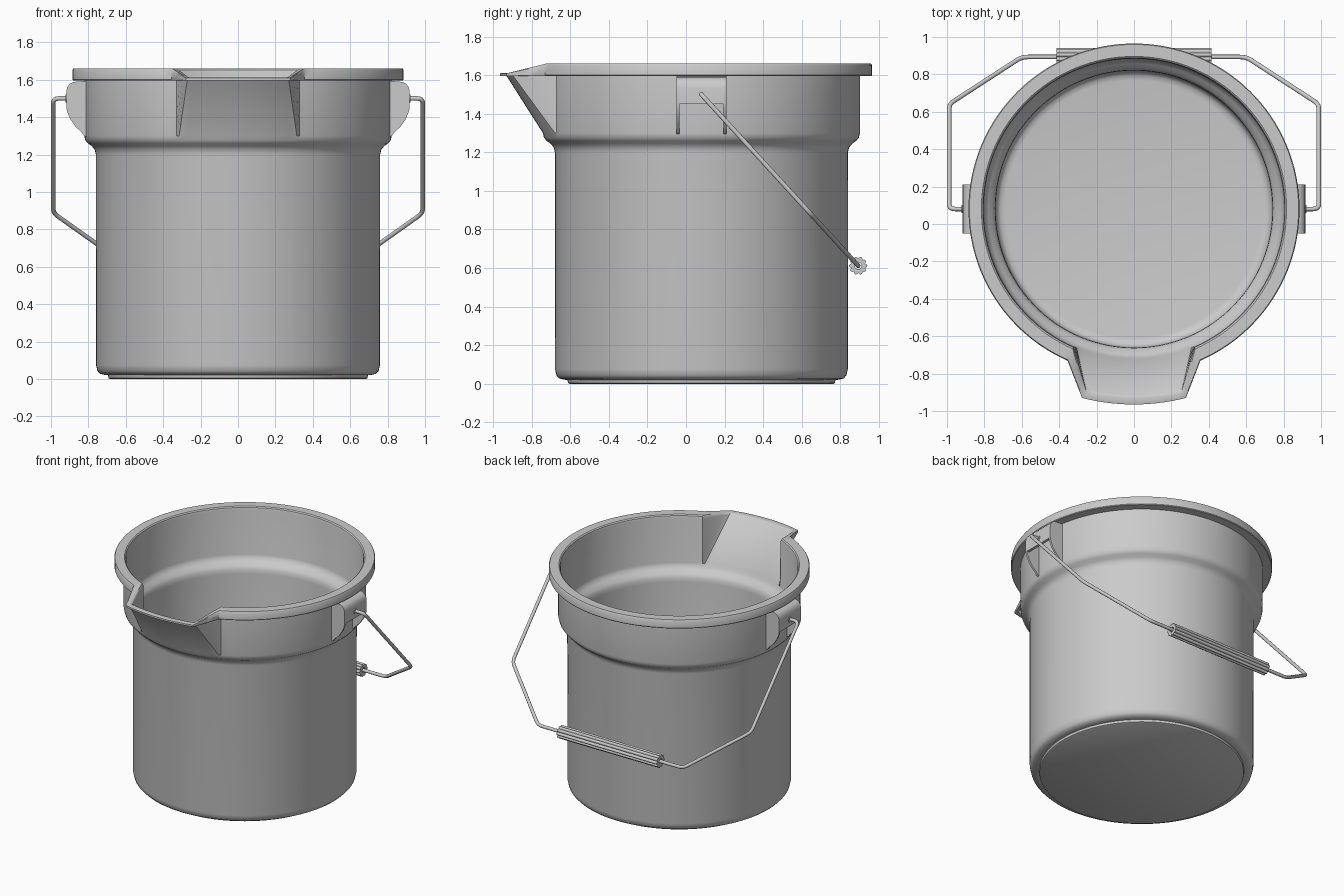
import bpy, bmesh, math
from mathutils import Vector

if "Cube" in bpy.data.objects:
    bpy.data.objects.remove(bpy.data.objects["Cube"])

CY = 0.08                      # bucket axis in y
PHI = math.asin(0.33 / 0.822)  # half angle of the spout opening


def make(name, verts, faces, angle=35, mirror=False):
    me = bpy.data.meshes.new(name)
    me.from_pydata([tuple(v) for v in verts], [], faces)
    bm = bmesh.new()
    bm.from_mesh(me)
    bmesh.ops.recalc_face_normals(bm, faces=bm.faces[:])
    bm.to_mesh(me)
    bm.free()
    ob = bpy.data.objects.new(name, me)
    bpy.context.collection.objects.link(ob)
    if mirror:
        ob.modifiers.new("mirror", 'MIRROR').use_axis[0] = True
    bpy.ops.object.select_all(action='DESELECT')
    bpy.context.view_layer.objects.active = ob
    ob.select_set(True)
    bpy.ops.object.shade_smooth_by_angle(angle=math.radians(angle))
    return ob


def on_circle(r, a):           # a = 0 points to the front
    return Vector((r * math.sin(a), CY - r * math.cos(a)))


def ring(r, z, s=0, bx=0.27, by=-0.89, tip=-0.925, rim=False):
    """One level of the bucket: circle plus spout, s = how far the spout is open."""
    pts = []
    n = 112
    for i in range(n + 1):     # round part, right side to left side
        a = PHI + (2 * math.pi - 2 * PHI) * i / n
        pts.append((*on_circle(r, a), z))
    A = on_circle(r, PHI)
    b_ang = PHI * 0.95

    def blend(low, top, k):
        p = low.lerp(top, s)
        zz = 1.595 + (z - 1.595) * (1 - 0.75 * k) if rim else z
        return (p.x, p.y, zz)
    side = [blend(on_circle(r, PHI + (b_ang - PHI) * t), A.lerp(Vector((bx, by)), t), t)
            for t in (0.25, 0.5, 0.75)]
    pts += [(-x, y, zz) for x, y, zz in side]
    for i in range(17):        # bowed front of the spout
        u = -1 + i / 8
        top = Vector((bx * u, by + (tip - by) * (1 - u * u)))
        pts.append(blend(on_circle(r, b_ang * u), top, 1))
    pts += side[::-1]
    return pts


# Bucket: outer wall, lip, inner wall and floor as one skin
outer = [(0.685, 0), (0.692, 0.004), (0.695, 0.02), (0.712, 0.021), (0.738, 0.028), (0.752, 0.043),
         (0.759, 0.075), (0.76, 1.2), (0.766, 1.225), (0.782, 1.245), (0.803, 1.26),
         (0.817, 1.277), (0.822, 1.3)]
lip = [(0.822, 1.595, 0.272, -0.895, -0.93), (0.881, 1.595, 0.276, -0.926, -0.96),
       (0.885, 1.60, 0.278, -0.93, -0.965), (0.885, 1.652, 0.278, -0.93, -0.965),
       (0.880, 1.66, 0.275, -0.926, -0.96), (0.816, 1.66, 0.264, -0.90, -0.93),
       (0.808, 1.653, 0.26, -0.893, -0.922), (0.804, 1.635, 0.257, -0.885, -0.914)]
inner = [(0.802, 1.305), (0.796, 1.283), (0.778, 1.262), (0.755, 1.243), (0.743, 1.22),
         (0.74, 1.19), (0.74, 0.09), (0.732, 0.06), (0.715, 0.045), (0.69, 0.04)]
rows = [ring(*p) for p in outer]
rows += [ring(r, z, 1, bx, by, tip, True) for r, z, bx, by, tip in lip]
rows += [ring(*p) for p in inner]
n = len(rows[0])
faces = [(j * n + i, j * n + (i + 1) % n, (j + 1) * n + (i + 1) % n, (j + 1) * n + i)
         for j in range(len(rows) - 1) for i in range(n)]
faces += [tuple(range(n)), tuple(range((len(rows) - 1) * n, len(rows) * n))]
make("bucket", [p for row in rows for p in row], faces)


def prism(name, prof, y0, y1):
    """Extrude an x-z outline along y and mirror it to the other side."""
    m = len(prof)
    verts = [(x, y, z) for y in (y0, y1) for x, z in prof]
    fs = [(i, (i + 1) % m, (i + 1) % m + m, i + m) for i in range(m)]
    fs += [tuple(range(m)), tuple(range(m, 2 * m))]
    return make(name, verts, fs, mirror=True)


# Handle ears: two fins and a curved cover plate
cover = [(0.815, 1.594), (0.88, 1.588), (0.9, 1.578), (0.913, 1.56), (0.918, 1.535), (0.918, 1.45)]
fin = cover + [(0.912, 1.425), (0.897, 1.39), (0.87, 1.35), (0.835, 1.318), (0.823, 1.3), (0.8, 1.29), (0.8, 1.594)]
prism("ear_fin_front", fin, CY - 0.13, CY - 0.115)
prism("ear_fin_back", fin, CY + 0.115, CY + 0.13)
plate = cover + [(0.898, 1.45), (0.898, 1.53), (0.888, 1.56), (0.872, 1.568), (0.815, 1.57)]
prism("ear_cover", plate, CY - 0.115, CY + 0.115)


def tube_x(name, outline, hole, x0, x1, cy, cz, mirror=False):
    """Tube along x with a radius function and a round hole."""
    m = 80
    verts = []
    for f, x in ((outline, x0), (outline, x1), (hole, x1), (hole, x0)):
        for i in range(m):
            a = 2 * math.pi * i / m
            verts.append((x, cy + f(a) * math.cos(a), cz + f(a) * math.sin(a)))
    fs = [(j * m + i, j * m + (i + 1) % m, (j + 1) % 4 * m + (i + 1) % m, (j + 1) % 4 * m + i)
          for j in range(4) for i in range(m)]
    return make(name, verts, fs, mirror=mirror)


tube_x("pivot_collar", lambda a: 0.022, lambda a: 0.01, 0.905, 0.922, CY, 1.5, True)

# Wire handle: bent path lying in the tilted plane of the swung-down bail
pivot, low = Vector((0, CY, 1.5)), Vector((0, 0.893, 0.612))
half = [(0.87, 0), (0.988, 0), (0.988, 0.69), (0.60, 1.0)]
path = [pivot.lerp(low, t) + Vector((x, 0, 0)) for x, t in half]
path += [Vector((-p.x, p.y, p.z)) for p in reversed(path)]
pts = [path[0]]
for a, b, c in zip(path, path[1:], path[2:]):
    p, q = b + (a - b).normalized() * 0.035, b + (c - b).normalized() * 0.035
    for i in range(7):         # rounded bend
        t = i / 6
        pts.append(p.lerp(b, t).lerp(b.lerp(q, t), t))
pts.append(path[-1])
cu = bpy.data.curves.new("wire_handle", 'CURVE')
cu.dimensions = '3D'
cu.bevel_depth = 0.012
cu.bevel_resolution = 4
cu.use_fill_caps = True
sp = cu.splines.new('POLY')
sp.points.add(len(pts) - 1)
for v, p in zip(sp.points, pts):
    v.co = (*p, 1)
sp.use_smooth = True
bpy.context.collection.objects.link(bpy.data.objects.new("wire_handle", cu))

# Ribbed grip around the middle of the wire
tube_x("grip", lambda a: 0.036 + 0.011 * abs(math.cos(5 * a)) ** 0.8, lambda a: 0.018,
       -0.415, 0.415, low.y, low.z)
